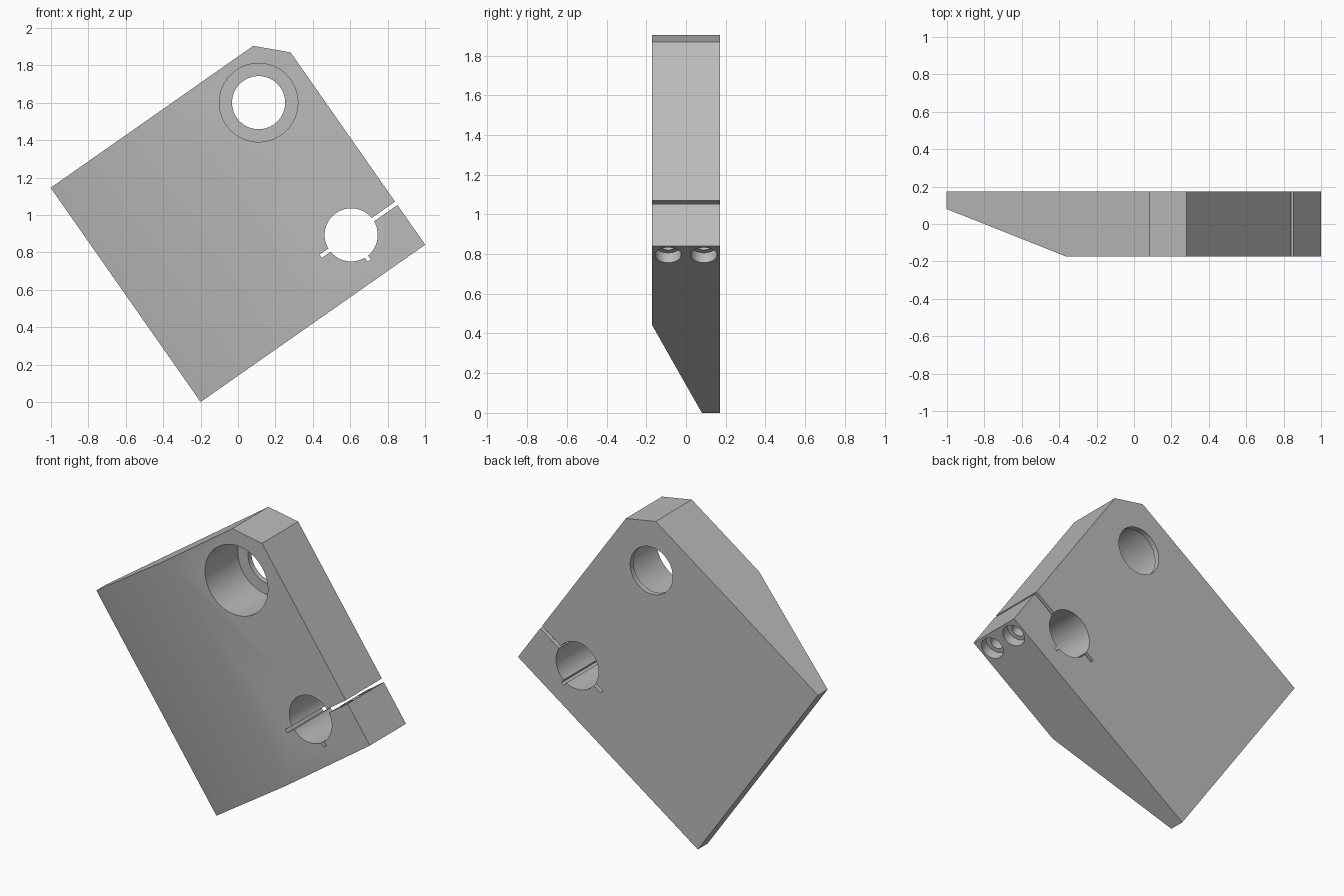
import bpy
from math import radians, pi
from mathutils import Matrix, Vector

if "Cube" in bpy.data.objects:
    bpy.data.objects.remove(bpy.data.objects["Cube"])

WIDTH, HEIGHT, HALF = 1.466, 1.398, 0.1725   # block size before tilting
BORE_U = 1.172
SLOT_V = 0.27

grey = bpy.data.materials.new("plain_grey")
grey.use_nodes = True
grey.diffuse_color = (0.5, 0.5, 0.5, 1)
grey.node_tree.nodes["Principled BSDF"].inputs["Base Color"].default_value = (0.5, 0.5, 0.5, 1)


def prism(name, section, z0, z1):
    """Extrude a counter-clockwise x-y section from z0 to z1."""
    n = len(section)
    verts = [(x, y, z) for z in (z0, z1) for x, y in section]
    faces = [tuple(reversed(range(n))), tuple(range(n, 2 * n))]
    faces += [(i, (i + 1) % n, (i + 1) % n + n, i + n) for i in range(n)]
    mesh = bpy.data.meshes.new(name)
    mesh.from_pydata(verts, [], faces)
    obj = bpy.data.objects.new(name, mesh)
    bpy.context.collection.objects.link(obj)
    return obj


def cylinder(radius, start, end):
    start, end = Vector(start), Vector(end)
    axis = end - start
    bpy.ops.mesh.primitive_cylinder_add(vertices=96, radius=radius, depth=axis.length,
                                        location=(start + end) / 2,
                                        rotation=axis.to_track_quat("Z", "Y").to_euler())
    return bpy.context.object


def box(u0, u1, v0, v1):
    return prism("slot_cutter", [(u0, -1), (u1, -1), (u1, 1), (u0, 1)], v0, v1)


def cut(cutter):
    cutter.hide_render = True
    mod = block.modifiers.new("cut", "BOOLEAN")
    mod.operation = "DIFFERENCE"
    mod.solver = "EXACT"
    mod.object = cutter
    bpy.context.view_layer.objects.active = block
    bpy.ops.object.modifier_apply(modifier=mod.name)
    bpy.data.objects.remove(cutter)


# Block with a tapered front
block = prism("clamp_block", [(0, 0.08), (0.776, -HALF), (WIDTH, -HALF),
                              (WIDTH, HALF), (0, HALF)], 0, HEIGHT)
block.data.materials.append(grey)

# Chamfered corner
corner = box(-0.102, 0.102, -0.5, 0.5)
corner.data.transform(Matrix.Translation((WIDTH - 0.0715 + 0.0721, 0, HEIGHT - 0.0715 + 0.0721))
                      @ Matrix.Rotation(radians(-45), 4, "Y"))
cut(corner)

# Large counterbored hole, leaving a thin lip at the back
cut(cylinder(0.142, (BORE_U, -1, 1.133), (BORE_U, 1, 1.133)))
cut(cylinder(0.21, (BORE_U, -1, 1.133), (BORE_U, 0.14, 1.133)))

# Clamp bore with its slit and two relief slots
cut(cylinder(0.142, (BORE_U, -1, SLOT_V), (BORE_U, 1, SLOT_V)))
cut(box(0.973, 2, SLOT_V - 0.011, SLOT_V + 0.011))
cut(box(BORE_U - 0.011, BORE_U + 0.011, 0.102, SLOT_V))

# Two counterbored clamp screw holes
for y in (-0.09, 0.09):
    cut(cylinder(0.066, (1.386, y, -0.2), (1.386, y, 0.06)))
    cut(cylinder(0.04, (1.386, y, -0.2), (1.386, y, 0.5)))

# Tilt the block onto its corner
block.data.transform(Matrix.Translation((-0.2, 0, 0)) @ Matrix.Rotation(radians(-35), 4, "Y"))
bpy.ops.object.select_all(action="DESELECT")
block.select_set(True)
bpy.context.view_layer.objects.active = block
bpy.ops.object.shade_smooth_by_angle(angle=pi / 6)
